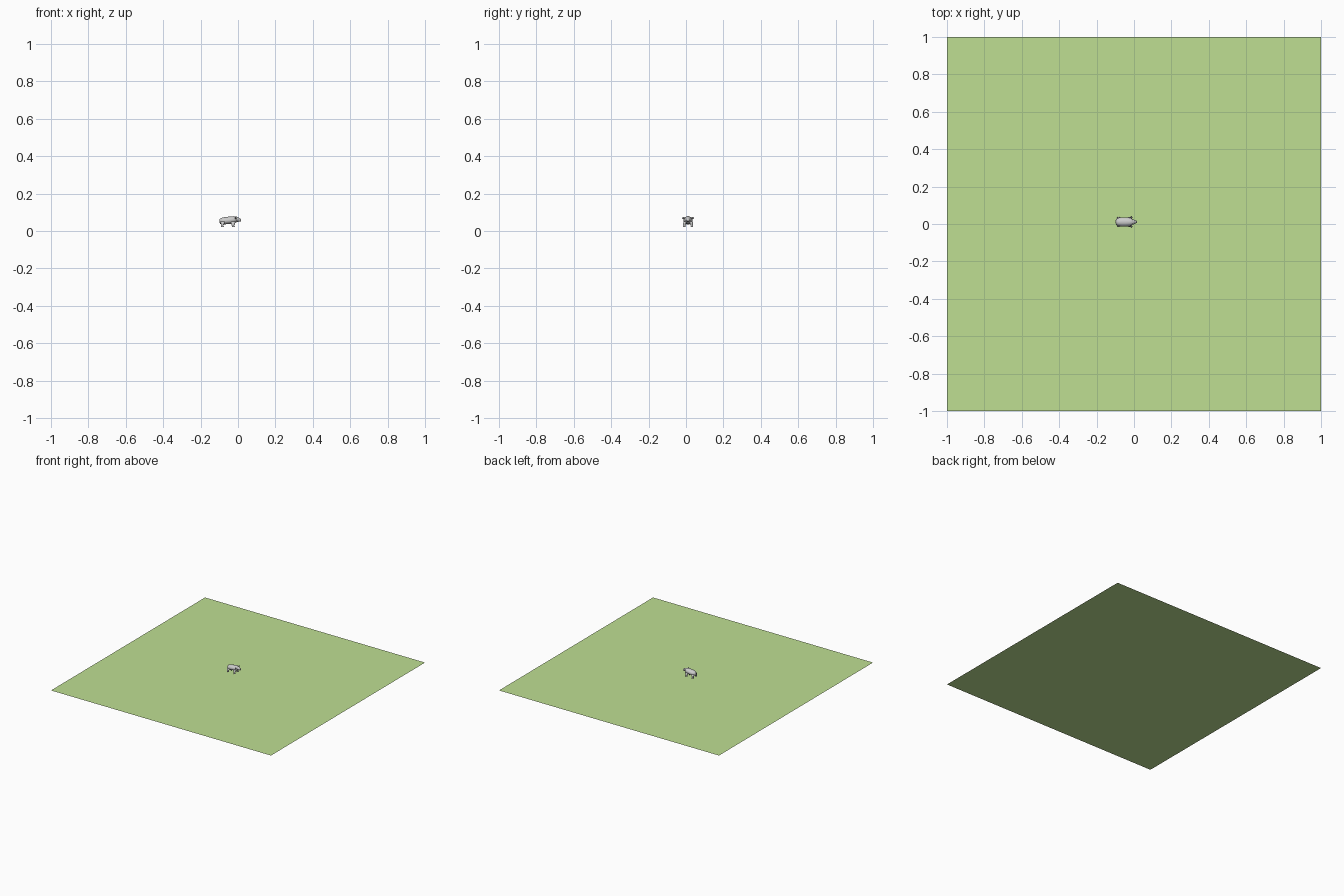
import bpy, bmesh, math
from mathutils import Vector

if "Cube" in bpy.data.objects:
    bpy.data.objects.remove(bpy.data.objects["Cube"])

CY = 0.011  # centre line of the animal


def finish(name, bm):
    bmesh.ops.recalc_face_normals(bm, faces=bm.faces)
    me = bpy.data.meshes.new(name)
    bm.to_mesh(me)
    bm.free()
    ob = bpy.data.objects.new(name, me)
    bpy.context.collection.objects.link(ob)
    for p in me.polygons:
        p.use_smooth = True
    return ob


def loft(name, rings, axis, n=14):
    """Skin elliptical rings: (centre, half width 1, half width 2) along x or z."""
    bm = bmesh.new()
    loops = []
    for (x, y, z), a, b in rings:
        vs = []
        for i in range(n):
            t = 2 * math.pi * i / n
            u, v = a * math.cos(t), b * math.sin(t)
            off = (0, u, v) if axis == 'x' else (u, v, 0)
            vs.append(bm.verts.new(Vector((x, y, z)) + Vector(off)))
        loops.append(vs)
    for p, q in zip(loops, loops[1:]):
        for i in range(n):
            j = (i + 1) % n
            bm.faces.new((p[i], p[j], q[j], q[i]))
    bm.faces.new(loops[0])
    bm.faces.new(loops[-1])
    return finish(name, bm)


def ball(name, loc, size):
    bm = bmesh.new()
    bmesh.ops.create_uvsphere(bm, u_segments=10, v_segments=7, radius=1)
    bmesh.ops.scale(bm, vec=size, verts=bm.verts)
    bmesh.ops.translate(bm, vec=loc, verts=bm.verts)
    return finish(name, bm)


# meadow sheet
bpy.ops.mesh.primitive_plane_add(size=2, location=(0, 0, 0))
meadow = bpy.context.object
meadow.name = "meadow"
mat = bpy.data.materials.new("grass_green")
mat.diffuse_color = (0.52, 0.74, 0.29, 1)
mat.use_nodes = True
mat.node_tree.nodes["Principled BSDF"].inputs["Base Color"].default_value = mat.diffuse_color
meadow.data.materials.append(mat)

# barrel body, from rump to neck: x, z, half width, half height
body = [(-0.099, 0.051, 0.006, 0.007), (-0.095, 0.052, 0.015, 0.014),
        (-0.083, 0.053, 0.022, 0.019), (-0.065, 0.055, 0.025, 0.020),
        (-0.045, 0.057, 0.025, 0.020), (-0.025, 0.059, 0.023, 0.020),
        (-0.012, 0.061, 0.018, 0.017), (-0.004, 0.061, 0.013, 0.013)]
loft("body", [((x, CY, z), w, h) for x, z, w, h in body], 'x')

# head tapering into a blunt snout
head = [(-0.014, 0.063, 0.014, 0.015), (-0.004, 0.062, 0.014, 0.014),
        (0.004, 0.060, 0.010, 0.011), (0.011, 0.058, 0.007, 0.008),
        (0.016, 0.057, 0.005, 0.006)]
loft("head", [((x, CY, z), w, h) for x, z, w, h in head], 'x')

# legs and ears on both sides
for side, s in (("left", 1), ("right", -1)):
    for part, x, dx in (("hind", -0.080, -0.006), ("front", -0.025, -0.002)):
        y = CY + s * 0.016
        loft(f"{part}_leg_{side}",
             [((x, y, 0.050), 0.013, 0.009), ((x + dx * 0.5, y + s * 0.003, 0.036), 0.009, 0.008),
              ((x + dx, y + s * 0.005, 0.026), 0.006, 0.006),
              ((x + dx + 0.003, y + s * 0.005, 0.023), 0.009, 0.007),
              ((x + dx + 0.003, y + s * 0.005, 0.020), 0.009, 0.007)], 'z', 10)
    ball(f"ear_{side}", (-0.013, CY + s * 0.024, 0.069), (0.004, 0.008, 0.005))

# short tail
ball("tail", (-0.097, CY, 0.056), (0.003, 0.003, 0.007))
